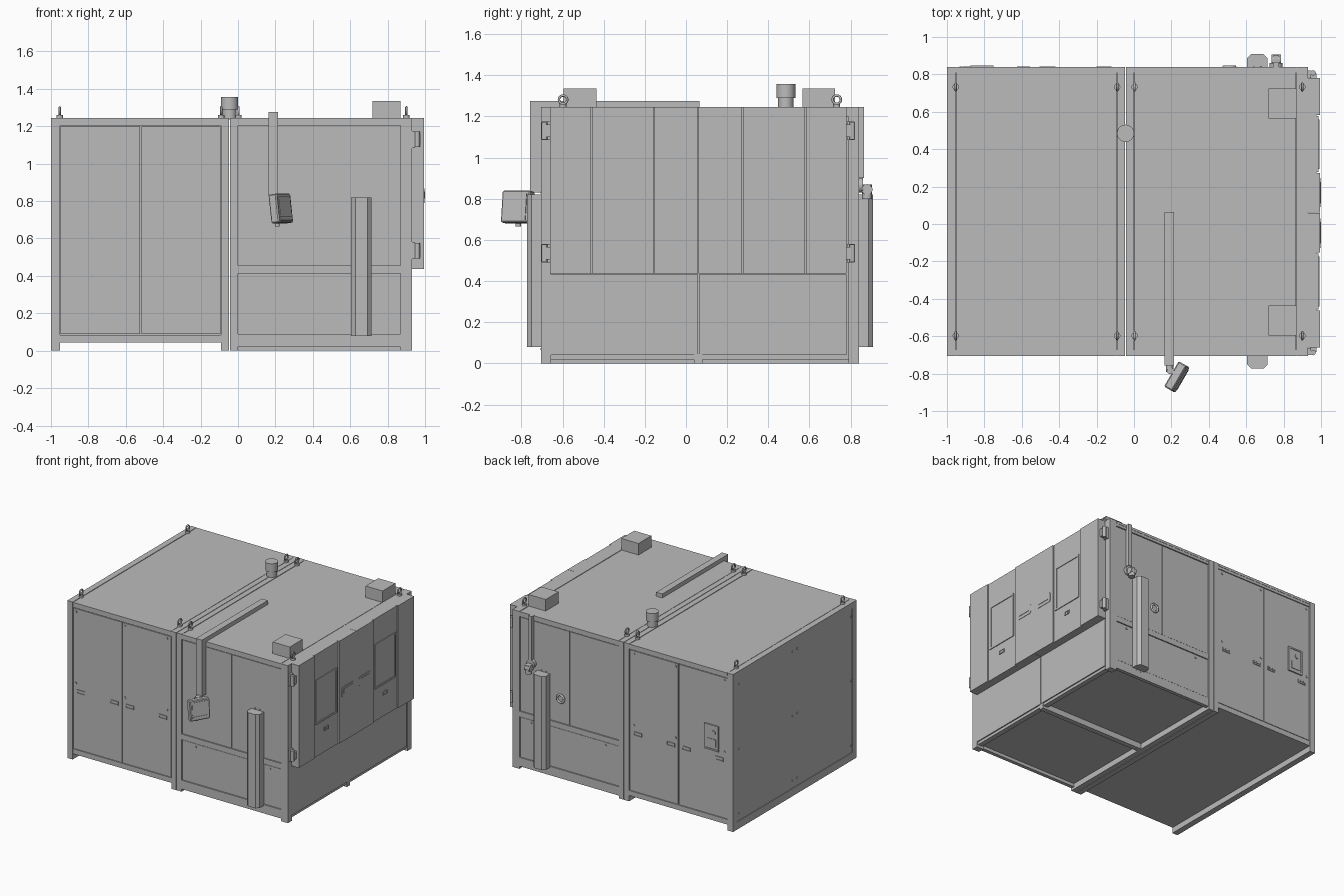
import bpy, math
from mathutils import Vector

cube = bpy.data.objects.get("Cube")
if cube:
    bpy.data.objects.remove(cube, do_unlink=True)

grey = bpy.data.materials.new("machine_grey")
grey.use_nodes = True
grey.diffuse_color = (0.5, 0.5, 0.5, 1)
grey.node_tree.nodes["Principled BSDF"].inputs["Base Color"].default_value = (0.5, 0.5, 0.5, 1)

MID, HALF = 0.0675, 0.7725      # centre and half depth of the cabinet in y
TOP, SPLIT = 1.245, -0.045      # roof height, joint between the two cabinets


def finish(ob, name):
    ob.name = name
    ob.data.materials.append(grey)
    return ob


def box(name, x, y, z, bevel=0, segments=1, axis=None):
    """Box from (low, high) ranges; bevel all edges or only those along one axis."""
    spans = [sorted(r) for r in (x, y, z)]
    bpy.ops.mesh.primitive_cube_add(size=1)
    ob = finish(bpy.context.object, name)
    for v in ob.data.vertices:
        v.co = [(r[0] + r[1]) / 2 + c * (r[1] - r[0]) for r, c in zip(spans, v.co)]
    if bevel:
        mod = ob.modifiers.new("bevel", 'BEVEL')
        mod.width, mod.segments = bevel, segments
        if axis is not None:
            mod.limit_method = 'WEIGHT'
            w = ob.data.attributes.new("bevel_weight_edge", 'FLOAT', 'EDGE')
            for e in ob.data.edges:
                a, b = (ob.data.vertices[i].co for i in e.vertices)
                w.data[e.index].value = 1 if abs((a - b)[axis]) > 1e-5 else 0
    return ob


def rod(name, start, end, r, sides=24):
    """Smooth cylinder between two points."""
    a, b = Vector(start), Vector(end)
    bpy.ops.mesh.primitive_cylinder_add(vertices=sides, radius=r, depth=(b - a).length, location=(a + b) / 2)
    ob = finish(bpy.context.object, name)
    ob.rotation_euler = (b - a).to_track_quat('Z', 'Y').to_euler()
    bpy.ops.object.shade_smooth_by_angle(angle=math.radians(35))
    return ob


def ring(name, loc, R, r, rot):
    bpy.ops.mesh.primitive_torus_add(major_radius=R, minor_radius=r, major_segments=24,
                                     minor_segments=8, location=loc, rotation=rot)
    ob = finish(bpy.context.object, name)
    bpy.ops.object.shade_smooth_by_angle(angle=math.radians(60))
    return ob


def wall(s, depth):
    """y of a plane lying depth outside the front (s=-1) or back (s=1) wall."""
    return MID + s * (HALF + depth)


def wall_box(name, s, x, z, d, **kw):
    return box(name, x, (wall(s, d[0]), wall(s, d[1])), z, **kw)


def frame(name, make, u, v, w):
    """Four bars around a rectangle."""
    for a, b in (((u[0], u[0] + w), v), ((u[1] - w, u[1]), v),
                 ((u[0] + w, u[1] - w), (v[0], v[0] + w)), ((u[0] + w, u[1] - w), (v[1] - w, v[1]))):
        make(name, a, b)


DEPTH = (wall(-1, 0), wall(1, 0))
INNER = (wall(-1, -0.012), wall(1, -0.012))

# Cabinet cores
box("electrical_cabinet_core", (-0.988, SPLIT - 0.002), INNER, (0.045, 1.235))
box("machining_cabinet_core", (SPLIT + 0.002, 0.918), INNER, (0.045, 1.235))

# Posts, roof beams and floor beams
POSTS = ((-1, -0.953), (-0.09, SPLIT - 0.002), (SPLIT + 0.002, 0), (0.87, 0.93))
for i, px in enumerate(POSTS):
    for s in (-1, 1):
        wall_box("corner_post", s, px, (0, TOP), (-0.05, 0))
    box("roof_beam", px, (DEPTH[0] + 0.05, DEPTH[1] - 0.05), (1.2, TOP))
    if i < 3:
        box("floor_beam", px, (DEPTH[0] + 0.05, DEPTH[1] - 0.05), (0, 0.045))
box("door_side_floor_beam", (0.88, 0.92), (DEPTH[0] + 0.05, DEPTH[1] - 0.05), (0.02, 0.045))
box("middle_floor_beam", (0, 0.925), (0.04, 0.08), (0, 0.045))

# Roof sheets
box("left_roof_sheet", (-0.949, -0.094), DEPTH, (1.225, TOP - 0.001))
box("right_roof_sheet", (0.004, 0.866), DEPTH, (1.225, TOP - 0.001))

# Front and back walls
for s in (-1, 1):
    for z in ((0.045, 0.085), (1.204, TOP - 0.002)):
        wall_box("left_rail", s, (-0.953, -0.09), z, (-0.03, -0.002))
    for z in ((0.02, 0.09), (0.412, 0.455), (1.204, TOP - 0.002)):
        wall_box("right_rail", s, (0, 0.87), z, (-0.03, -0.002))
    for x in ((-0.949, -0.523), (-0.517, -0.094)):
        wall_box("cabinet_door", s, x, (0.089, 1.199), (-0.03, -0.003))
    for x in ((0.004, 0.433), (0.437, 0.866)):
        wall_box("upper_panel", s, x, (0.459, 1.199), (-0.03, -0.006))
    wall_box("lower_panel", s, (0.004, 0.866), (0.094, 0.408), (-0.03, -0.006))

    # Recessed pulls and locks
    for x in (-0.88, -0.59, -0.455, -0.165):
        put = lambda n, u, v: wall_box(n, s, u, v, (-0.01, 0.002))
        frame("pull_rim", put, (x - 0.035, x + 0.035), (0.533, 0.563), 0.005)
        wall_box("pull_lip", s, (x - 0.03, x + 0.03), (0.548, 0.558), (-0.01, 0.001))
    for x in (-0.925, -0.495, -0.13):
        for z in (0.61, 1.175):
            rod("door_lock", (x, wall(s, -0.01), z), (x, wall(s, 0.002), z), 0.009, 16)
    for x in (0.12, 0.77):
        rod("panel_lock", (x, wall(s, -0.01), 0.385), (x, wall(s, 0), 0.385), 0.008, 16)

    # Cable duct with chamfered outer edges
    wall_box("cable_duct", s, (0.605, 0.715), (0.08, 0.82), (-0.04, 0.068), bevel=0.022, axis=2)
    for z in (0.07, 0.83):
        for x in (0.64, 0.68):
            rod("duct_screw", (x, wall(s, -0.01), z), (x, wall(s, 0.001), z), 0.005, 8)

    # Roof boxes beside the sliding doors
    box("roof_box", (0.72, 0.87), (0.065 + s * 0.5, 0.065 + s * 0.66), (TOP - 0.01, 1.335))

    # Lifting eyes
    for x in (-0.953, -0.09, 0.003, 0.9):
        y = MID + s * 0.665
        rod("eye_base", (x, y, TOP - 0.01), (x, y, TOP + 0.015), 0.017)
        ring("lifting_eye", (x, y, TOP + 0.037), 0.02, 0.006, (0, math.pi / 2, 0))

# Left end wall
box("end_top_rail", (-1, -0.97), (DEPTH[0] + 0.05, DEPTH[1] - 0.05), (1.2, TOP))
box("end_bottom_rail", (-1, -0.97), (DEPTH[0] + 0.05, DEPTH[1] - 0.05), (0.04, 0.06))
for s in (-1, 1):
    box("end_panel", (-0.995, -0.97), (0.06 + s * 0.002, MID + s * (HALF - 0.02)), (0.06, 1.199))
    for dy in (0.03, 0.7):
        for z in (0.12, 0.63, 1.14):
            rod("end_lock", (-0.98, 0.06 + s * dy, z), (-0.999, 0.06 + s * dy, z), 0.008, 16)

# Right end: base panels, doors, hinges
for s in (-1, 1):
    def door_box(name, offset, z, x, **kw):
        return box(name, x, (0.06 + s * offset[0], 0.06 + s * offset[1]), z, **kw)

    door_box("base_panel", (0.002, 0.72), (0.042, 0.432), (0.9, 0.929))
    door_box("door_backing", (0.001, 0.72), (0.436, TOP), (0.9, 0.975))
    door_box("door_middle", (0.001, 0.213), (0.436, TOP), (0.97, 0.994))
    door_box("door_outer", (0.522, 0.72), (0.436, TOP), (0.97, 0.994))
    door_box("door_window_panel", (0.218, 0.517), (0.436, TOP), (0.97, 0.986))
    put = lambda n, u, v: door_box(n, u, v, (0.98, 0.992))
    frame("window_frame", put, (0.235, 0.5), (0.69, 1.045), 0.014)
    door_box("window_pane", (0.25, 0.485), (0.705, 1.03), (0.98, 0.988))
    door_box("door_handle", (0.03, 0.187), (0.79, 0.867), (0.98, 0.997), bevel=0.018, segments=3, axis=0)
    door_box("handle_grip", (0.05, 0.165), (0.815, 0.852), (0.99, 1.0))
    put = lambda n, u, v: door_box(n, u, v, (0.98, 0.992))
    frame("latch_rim", put, (0.342, 0.393), (0.604, 0.632), 0.005)
    door_box("latch", (0.352, 0.372), (0.611, 0.625), (0.98, 0.99))
    for z in (0.535, 1.13):
        door_box("hinge_leaf", (0.722, 0.76), (z - 0.045, z + 0.045), (0.92, 0.945))
        door_box("hinge_arm", (0.715, 0.745), (z - 0.03, z + 0.03), (0.94, 0.975))
        y = 0.06 + s * 0.748
        rod("hinge_pin", (0.958, y, z - 0.042), (0.958, y, z + 0.042), 0.014, 16)

# Signal lamp
LAMP = (SPLIT, 0.485)
rod("lamp_base", (*LAMP, TOP - 0.01), (*LAMP, 1.295), 0.037, 32)
rod("lamp_head", (*LAMP, 1.29), (*LAMP, 1.357), 0.046, 32)

# Control panel arm and swivelling panel
box("arm_beam", (0.162, 0.215), (-0.757, 0.065), (TOP - 0.002, 1.276))
box("arm_drop", (0.162, 0.215), (-0.757, -0.705), (0.83, 1.25))
rod("arm_knuckle", (0.19, -0.74, 0.815), (0.19, -0.79, 0.815), 0.02)
rod("arm_swivel", (0.195, -0.785, 0.77), (0.195, -0.785, 0.835), 0.018)
panel = box("control_panel", (-0.078, 0.078), (-0.025, 0.025), (-0.078, 0.078), bevel=0.006)
screen = box("control_screen", (-0.062, 0.062), (-0.029, -0.02), (-0.035, 0.062))
knob = box("control_ledge", (-0.062, 0.062), (-0.029, -0.02), (-0.066, -0.046))
for ob in (panel, screen, knob):
    ob.location = (0.229, -0.818, 0.76)
    ob.rotation_euler = (math.radians(-7), 0, math.radians(60))
rod("panel_button", (0.21, -0.815, 0.665), (0.21, -0.815, 0.7), 0.013, 16)

# Back service pipe, valve, port and switch plate
wall_box("service_pipe", 1, (0.745, 0.775), (0.9, TOP), (-0.01, 0.024))
rod("valve_body", (0.76, wall(1, -0.01), 0.865), (0.76, wall(1, 0.02), 0.865), 0.035)
rod("valve_bowl", (0.76, 0.88, 0.8), (0.76, 0.88, 0.87), 0.024)
rod("valve_gauge", (0.735, 0.88, 0.845), (0.785, 0.88, 0.845), 0.026)
ring("port_rim", (0.51, wall(1, 0), 0.65), 0.03, 0.008, (math.pi / 2, 0, 0))
rod("port_cap", (0.51, wall(1, -0.02), 0.65), (0.51, wall(1, -0.002), 0.65), 0.026)
put = lambda n, u, v: wall_box(n, 1, u, v, (-0.01, 0.007))
frame("switch_rim", put, (-0.875, -0.75), (0.6, 0.8), 0.012)
wall_box("switch_plate", 1, (-0.865, -0.76), (0.61, 0.79), (-0.01, 0.002))
rod("main_switch", (-0.83, wall(1, 0), 0.74), (-0.83, wall(1, 0.007), 0.74), 0.018)
wall_box("switch_socket", 1, (-0.85, -0.78), (0.63, 0.69), (0, 0.006))
